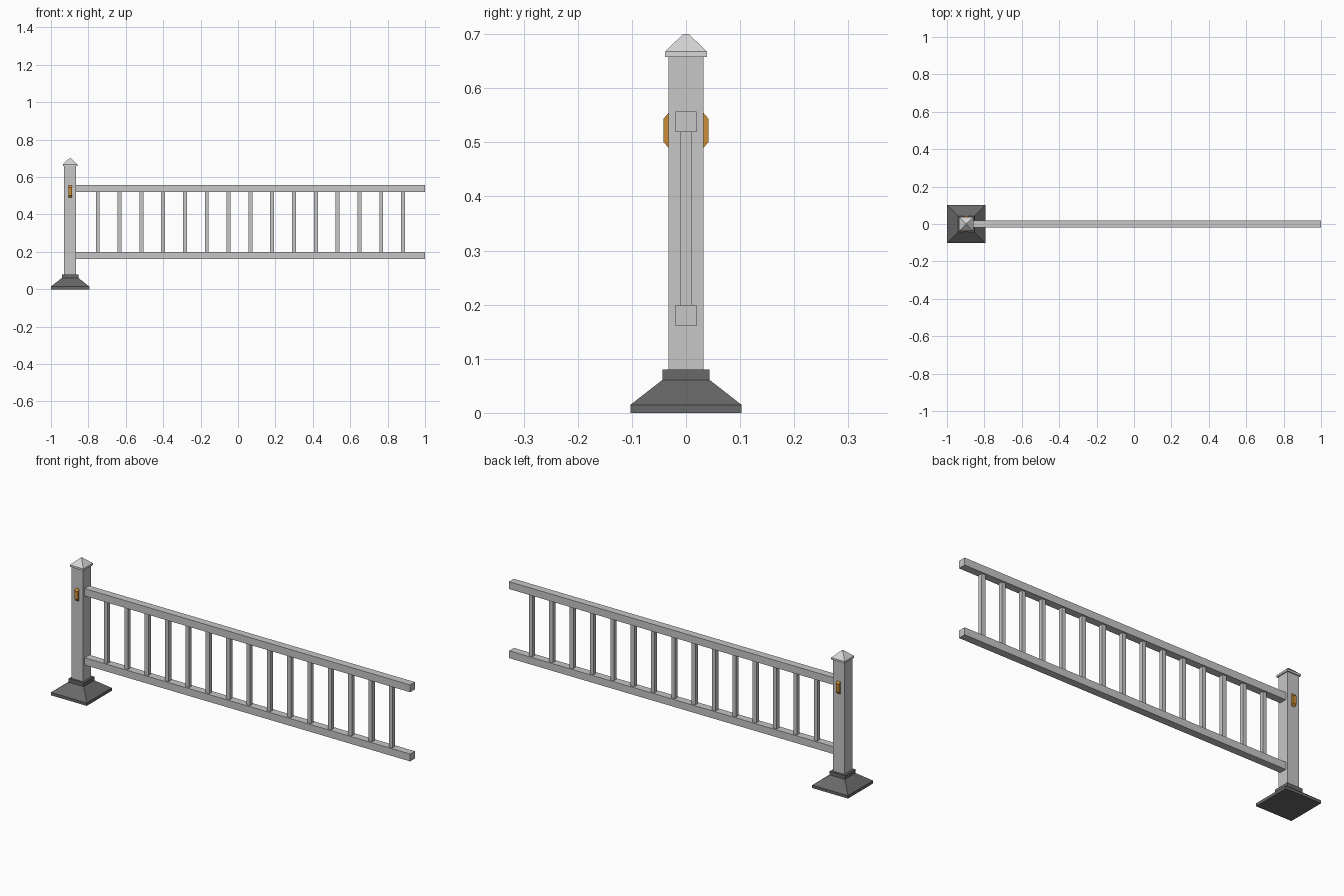
import bpy, bmesh

if "Cube" in bpy.data.objects:
    bpy.data.objects.remove(bpy.data.objects["Cube"])

PX = -0.8975  # post centre in x


def material(name, rgb):
    m = bpy.data.materials.new(name)
    m.diffuse_color = (*rgb, 1)
    m.use_nodes = True
    m.node_tree.nodes["Principled BSDF"].inputs["Base Color"].default_value = m.diffuse_color
    return m


GREY = material("light_grey", (0.57, 0.57, 0.57))
PALE = material("pale_grey", (0.68, 0.68, 0.68))
DARK = material("dark_grey", (0.14, 0.14, 0.14))
AMBER = material("amber", (0.60, 0.27, 0.04))


def finish(name, bm, mat):
    bmesh.ops.recalc_face_normals(bm, faces=bm.faces)
    me = bpy.data.meshes.new(name)
    bm.to_mesh(me)
    bm.free()
    me.materials.append(mat)
    ob = bpy.data.objects.new(name, me)
    bpy.context.collection.objects.link(ob)
    return ob


def box(name, x0, x1, y0, y1, z0, z1, mat):
    bm = bmesh.new()
    bmesh.ops.create_cube(bm, size=1)
    for v in bm.verts:
        v.co = (x1 if v.co.x > 0 else x0, y1 if v.co.y > 0 else y0,
                z1 if v.co.z > 0 else z0)
    return finish(name, bm, mat)


def square_stack(name, levels, mat):
    """Stack of square sections (half width, height) around the post axis."""
    bm = bmesh.new()
    rings = [[bm.verts.new((PX + sx * h, sy * h, z))
              for sx, sy in ((-1, -1), (1, -1), (1, 1), (-1, 1))] for h, z in levels]
    for a, b in zip(rings, rings[1:]):
        for i in range(4):
            j = (i + 1) % 4
            bm.faces.new((a[i], a[j], b[j], b[i]))
    bm.faces.new(rings[0])
    bm.faces.new(rings[-1])
    return finish(name, bm, mat)


# Post with its foot and cap
square_stack("post_foot", [(0.1025, 0), (0.1025, 0.015), (0.0435, 0.061), (0.0435, 0.08)], DARK)
square_stack("post", [(0.0325, 0.08), (0.0325, 0.658)], GREY)
square_stack("post_cap", [(0.0385, 0.658), (0.0385, 0.668), (0.005, 0.70)], PALE)

# Rails
for name, z0, z1 in (("bottom_rail", 0.161, 0.199), ("top_rail", 0.519, 0.557)):
    box(name, PX + 0.0325, 1.0, -0.0195, 0.0195, z0, z1, GREY)

# Balusters
for i in range(15):
    x = -0.75 + i * 0.1166
    box(f"baluster_{i + 1}", x - 0.0105, x + 0.0105, -0.0105, 0.0105, 0.199, 0.519, GREY)

# Reflectors with chamfered ends on the front and back of the post
for name, s in (("front_reflector", -1), ("back_reflector", 1)):
    bm = bmesh.new()
    profile = ((0.0325, 0.490), (0.042, 0.501), (0.042, 0.543), (0.0325, 0.554))
    face = bm.faces.new([bm.verts.new((PX - 0.0095, s * y, z)) for y, z in profile])
    ext = bmesh.ops.extrude_face_region(bm, geom=[face], use_keep_orig=True)
    moved = [g for g in ext["geom"] if isinstance(g, bmesh.types.BMVert)]
    bmesh.ops.translate(bm, verts=moved, vec=(0.019, 0, 0))
    finish(name, bm, AMBER)
